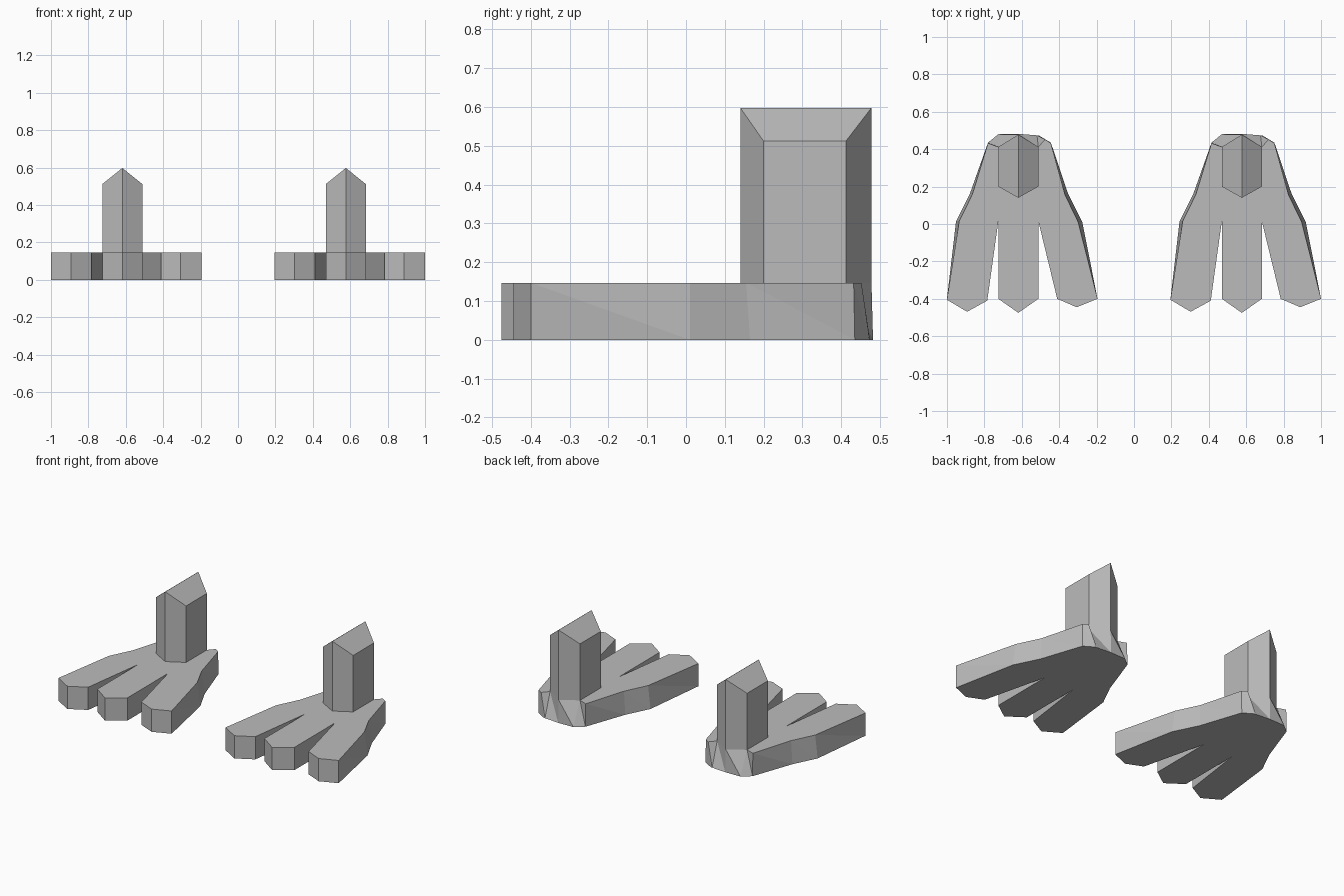
import bpy
import bmesh

if "Cube" in bpy.data.objects:
    bpy.data.objects.remove(bpy.data.objects["Cube"], do_unlink=True)

GREY = (0.5, 0.5, 0.5, 1.0)
mat = bpy.data.materials.new("plain grey")
mat.use_nodes = True
mat.diffuse_color = GREY
mat.node_tree.nodes["Principled BSDF"].inputs["Base Color"].default_value = GREY

FOOT_TOP = 0.147
EAVE, RIDGE = 0.512, 0.598

# Toe outline shared by the sole and the upper face, left to right
toes = [(-0.382, -0.405), (-0.274, -0.469), (-0.166, -0.41), (-0.107, 0.015),
        (-0.107, -0.4), (0, -0.475), (0.107, -0.4), (0.107, 0.015),
        (0.208, -0.4), (0.312, -0.445), (0.4235, -0.4)]

# Sides and heel: the upper face is narrower and wraps the ankle
upper = [(0.32, 0.01), (0.25, 0.155), (0.174, 0.432), (0.143, 0.452),
         (0.107, 0.412), (0, 0.478), (-0.107, 0.412), (-0.162, 0.432),
         (-0.245, 0.16), (-0.316, 0.015)]
sole = [(0.342, 0.01), (0.265, 0.165), (0.174, 0.435), (0.112, 0.472),
        (0.1, 0.474), (0, 0.482), (-0.107, 0.48), (-0.162, 0.435),
        (-0.258, 0.165), (-0.333, 0.015)]

# Ankle cross-section, starting from the front edge
ankle = [(0, 0.14), (0.107, 0.2), (0.107, 0.412),
         (0, 0.478), (-0.107, 0.412), (-0.107, 0.2)]


def make_object(name, bm, x):
    bmesh.ops.recalc_face_normals(bm, faces=bm.faces)
    mesh = bpy.data.meshes.new(name)
    bm.to_mesh(mesh)
    bm.free()
    mesh.materials.append(mat)
    obj = bpy.data.objects.new(name, mesh)
    obj.location.x = x
    bpy.context.collection.objects.link(obj)


def ring(bm, points, height):
    return [bm.verts.new((x, y, height)) for x, y in points]


def bridge(bm, low, high, split=False):
    for i in range(len(low)):
        j = (i + 1) % len(low)
        if split:
            bm.faces.new((low[i], low[j], high[i]))
            bm.faces.new((low[j], high[j], high[i]))
        else:
            bm.faces.new((low[i], low[j], high[j], high[i]))


def build_foot(name, x):
    bm = bmesh.new()
    low = ring(bm, toes + sole, 0)
    high = ring(bm, toes + upper, FOOT_TOP)
    bridge(bm, low, high, split=True)
    caps = [bm.faces.new(low[::-1]), bm.faces.new(high)]
    bm.normal_update()
    bmesh.ops.triangulate(bm, faces=caps)
    make_object(name, bm, x)


def build_leg(name, x):
    bm = bmesh.new()
    low = ring(bm, ankle, FOOT_TOP)
    high = ring(bm, ankle, EAVE)
    bridge(bm, low, high)
    # Gabled top: raise the front and back edges to a ridge
    high[0].co.z = high[3].co.z = RIDGE
    bm.faces.new(high[0:4])
    bm.faces.new(high[3:] + high[:1])
    make_object(name, bm, x)


for side, x in (("right", -0.6185), ("left", 0.5765)):
    build_foot(side + "_foot", x)
    build_leg(side + "_leg", x)
